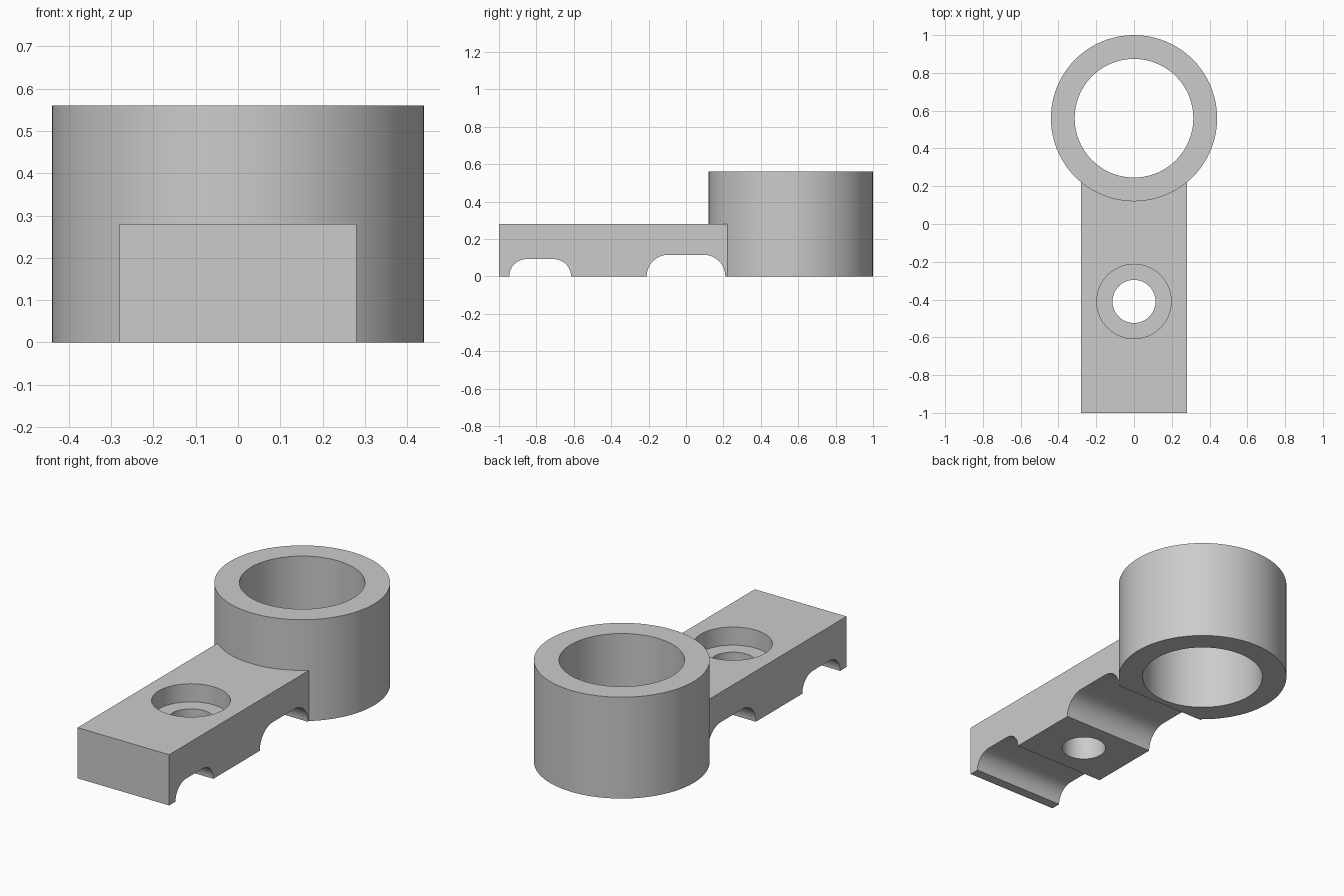
import bpy, bmesh, math
from mathutils import Matrix

cube = bpy.data.objects.get("Cube")
if cube:
    bpy.data.objects.remove(cube, do_unlink=True)

grey = bpy.data.materials.new("plain grey")
grey.use_nodes = True
colour = (0.6, 0.6, 0.6, 1)
grey.diffuse_color = colour
grey.node_tree.nodes["Principled BSDF"].inputs["Base Color"].default_value = colour


def make_object(name, bm):
    bmesh.ops.recalc_face_normals(bm, faces=bm.faces)
    mesh = bpy.data.meshes.new(name)
    bm.to_mesh(mesh)
    bm.free()
    mesh.materials.append(grey)
    obj = bpy.data.objects.new(name, mesh)
    bpy.context.collection.objects.link(obj)
    return obj


def cylinder(name, y, radius, z0, z1, sides=96):
    bm = bmesh.new()
    bmesh.ops.create_cone(bm, cap_ends=True, segments=sides, radius1=radius,
                          radius2=radius, depth=z1 - z0,
                          matrix=Matrix.Translation((0, y, (z0 + z1) / 2)))
    return make_object(name, bm)


def extrude_x(name, profile, half):
    """Sweep a (y, z) outline across the width."""
    bm = bmesh.new()
    face = bm.faces.new([bm.verts.new((-half, y, z)) for y, z in profile])
    new = bmesh.ops.extrude_face_region(bm, geom=[face])["geom"]
    verts = [v for v in new if isinstance(v, bmesh.types.BMVert)]
    bmesh.ops.translate(bm, verts=verts, vec=(2 * half, 0, 0))
    return make_object(name, bm)


def slot(name, y0, y1, height, steps=16):
    """Channel cutter with quarter-round upper corners."""
    points = [(y1, -0.1), (y0, -0.1)]
    arc = [math.pi / 2 * i / steps for i in range(steps + 1)]
    points += [(y0 + height * (1 - math.cos(a)), height * math.sin(a)) for a in arc]
    points += [(y1 - height * (1 - math.cos(a)), height * math.sin(a)) for a in reversed(arc)]
    return extrude_x(name, points, 0.5)


def boolean(target, tool, operation):
    mod = target.modifiers.new(tool.name, "BOOLEAN")
    mod.operation = operation
    mod.solver = "EXACT"
    mod.object = tool
    bpy.context.view_layer.objects.active = target
    bpy.ops.object.modifier_apply(modifier=mod.name)
    bpy.data.objects.remove(tool, do_unlink=True)


# Flat arm joined to the upright ring
RING_Y = 0.56
HOLE_Y = -0.41
bracket = extrude_x("ring_bracket", [(-1, 0), (0.4, 0), (0.4, 0.28), (-1, 0.28)], 0.28)
boolean(bracket, cylinder("ring", RING_Y, 0.44, 0, 0.56), "UNION")

# Ring bore, screw hole with counterbore, and the two underside channels
cutters = [
    cylinder("ring_bore", RING_Y, 0.314, -0.2, 0.8),
    cylinder("screw_hole", HOLE_Y, 0.114, -0.2, 0.5, 64),
    cylinder("counterbore", HOLE_Y, 0.197, 0.18, 0.5, 64),
    slot("front_channel", -0.945, -0.615, 0.092),
    slot("rear_channel", -0.21, 0.21, 0.115),
]
for cutter in cutters:
    boolean(bracket, cutter, "DIFFERENCE")

bpy.ops.object.select_all(action="DESELECT")
bracket.select_set(True)
bpy.context.view_layer.objects.active = bracket
bpy.ops.object.shade_smooth_by_angle(angle=math.radians(30))
